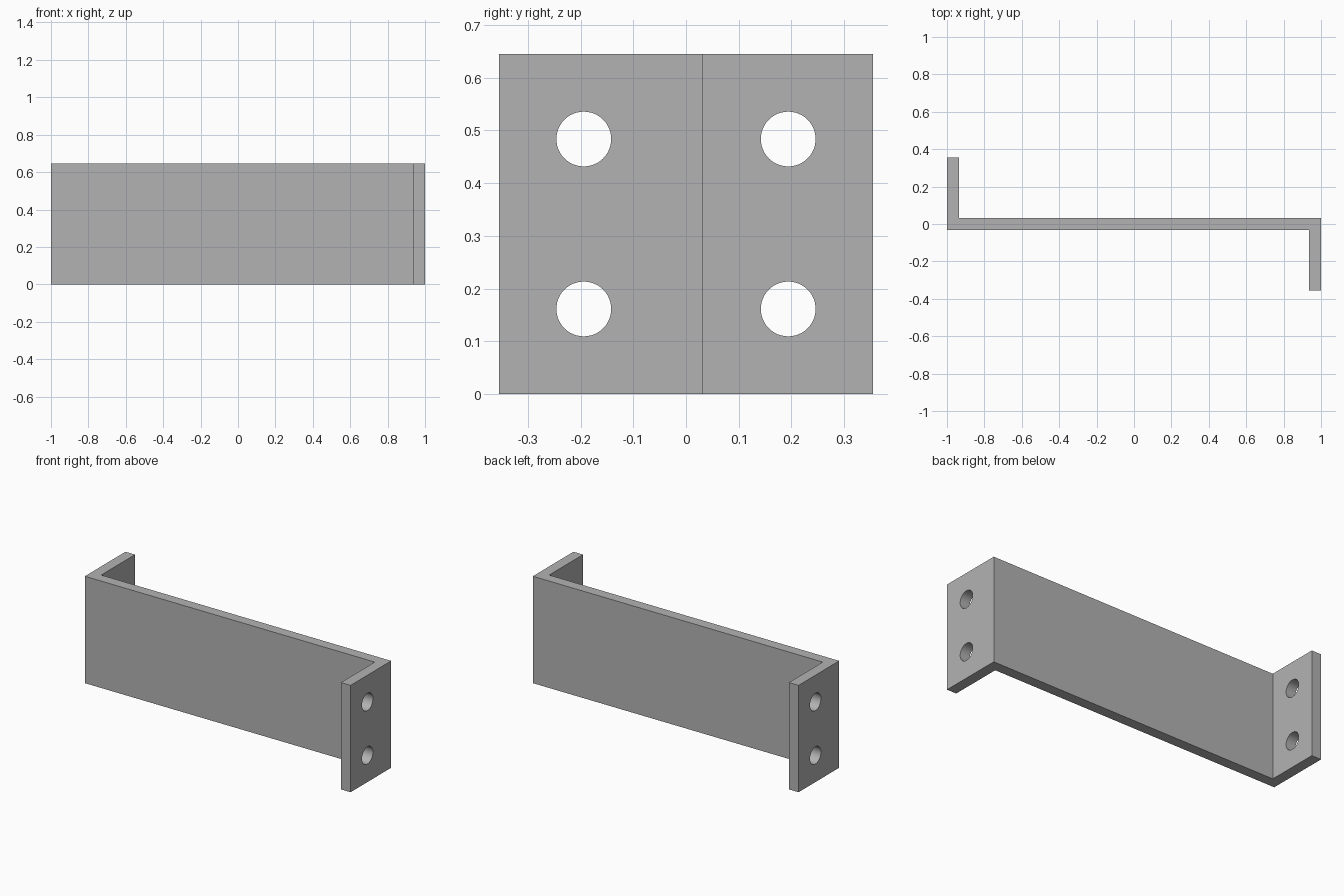
import bpy
import bmesh
from math import pi, radians
from mathutils import Matrix, Vector

cube = bpy.data.objects.get("Cube")
if cube:
    bpy.data.objects.remove(cube, do_unlink=True)

HEIGHT = 0.645
HALF_LENGTH = 1.0
HALF_DEPTH = 0.355
HALF_WEB = 0.032
THICKNESS = 2 * HALF_WEB
HOLE_RADIUS = 0.052
HOLE_Y = 0.194

grey = bpy.data.materials.new("plain_grey")
grey.use_nodes = True
colour = (0.45, 0.45, 0.45, 1)
grey.diffuse_color = colour
grey.node_tree.nodes["Principled BSDF"].inputs["Base Color"].default_value = colour


def object_from(bm, name):
    bmesh.ops.recalc_face_normals(bm, faces=bm.faces)
    mesh = bpy.data.meshes.new(name)
    bm.to_mesh(mesh)
    bm.free()
    obj = bpy.data.objects.new(name, mesh)
    bpy.context.collection.objects.link(obj)
    mesh.materials.append(grey)
    return obj


# Z-shaped bracket: half of the outline, repeated by a half turn, then extruded
inner = HALF_LENGTH - THICKNESS
half = [(HALF_LENGTH, HALF_WEB), (-inner, HALF_WEB),
        (-inner, HALF_DEPTH), (-HALF_LENGTH, HALF_DEPTH)]
outline = half + [(-x, -y) for x, y in half]
bm = bmesh.new()
face = bm.faces.new([bm.verts.new((x, y, 0)) for x, y in outline])
raised = bmesh.ops.extrude_face_region(bm, geom=[face])["geom"]
bmesh.ops.translate(bm, vec=Vector((0, 0, HEIGHT)),
                    verts=[v for v in raised if isinstance(v, bmesh.types.BMVert)])
bracket = object_from(bm, "z_bracket")

# Two bolt holes through each end flange
bm = bmesh.new()
for side in (-1, 1):
    for z in (HEIGHT / 4, HEIGHT * 3 / 4):
        place = Matrix.Translation((side * (HALF_LENGTH - HALF_WEB), -side * HOLE_Y, z))
        bmesh.ops.create_cone(bm, cap_ends=True, segments=48, radius1=HOLE_RADIUS,
                              radius2=HOLE_RADIUS, depth=THICKNESS * 2,
                              matrix=place @ Matrix.Rotation(pi / 2, 4, "Y"))
cutter = object_from(bm, "bolt_hole_cutter")
cutter.hide_render = True

cut = bracket.modifiers.new("bolt_holes", "BOOLEAN")
cut.operation = "DIFFERENCE"
cut.solver = "EXACT"
cut.object = cutter
bpy.ops.object.select_all(action="DESELECT")
bracket.select_set(True)
bpy.context.view_layer.objects.active = bracket
bpy.ops.object.modifier_apply(modifier=cut.name)
bpy.data.objects.remove(cutter, do_unlink=True)

# Smooth hole walls, crisp plate edges
bpy.ops.object.shade_smooth_by_angle(angle=radians(30))
